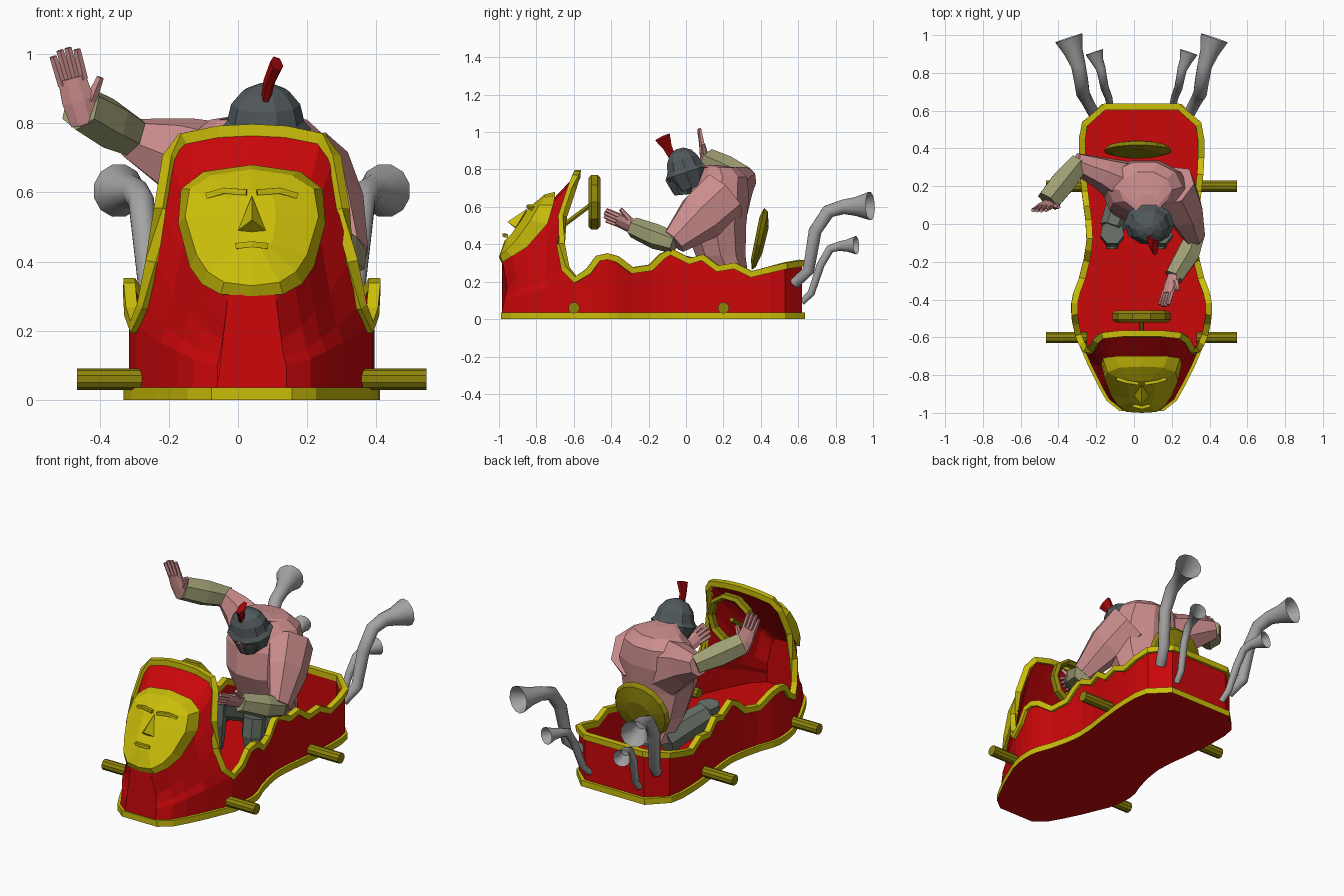
import bpy, bmesh, math
from mathutils import Vector

old = bpy.data.objects.get("Cube")
if old:
    bpy.data.objects.remove(old, do_unlink=True)

CX = 0.04  # centre line of the car


def material(name, rgb):
    m = bpy.data.materials.new(name)
    m.use_nodes = True
    m.diffuse_color = (*rgb, 1)
    m.node_tree.nodes["Principled BSDF"].inputs["Base Color"].default_value = (*rgb, 1)
    return m


RED = material("body red", (.6, .002, .003))
GOLD = material("trim yellow", (.59, .51, .003))
BRASS = material("fitting dark yellow", (.27, .23, .003))
SKIN = material("skin pink", (.6, .265, .265))
OLIVE = material("bracer olive", (.34, .34, .175))
PIPE = material("pipe grey", (.37, .37, .37))
STEEL = material("helmet grey", (.083, .1, .107))
CREST = material("crest red", (.33, .002, .003))
GREEN = material("trouser green", (.13, .16, .13))


def mesh(name, verts, faces, mat):
    me = bpy.data.meshes.new(name)
    me.from_pydata([tuple(v) for v in verts], [], faces)
    bm = bmesh.new()
    bm.from_mesh(me)
    bmesh.ops.recalc_face_normals(bm, faces=bm.faces)
    bm.to_mesh(me)
    bm.free()
    me.materials.append(mat)
    ob = bpy.data.objects.new(name, me)
    bpy.context.collection.objects.link(ob)
    return ob


def loft(name, rings, mat, closed=True, caps=(True, True)):
    n = len(rings[0])
    faces = [(k * n + i, k * n + (i + 1) % n, (k + 1) * n + (i + 1) % n, (k + 1) * n + i)
             for k in range(len(rings) - 1) for i in range(n if closed else n - 1)]
    if caps[0]:
        faces.append(tuple(range(n)))
    if caps[1]:
        faces.append(tuple(range((len(rings) - 1) * n, len(rings) * n)))
    return mesh(name, [p for r in rings for p in r], faces, mat)


def limb(name, pts, radii, mat, n=7, ref=(1, 0, 0), caps=(True, True), loop=False):
    """Tube through points; a radius may be a (across, along ref) pair."""
    pts = [Vector(p) for p in pts]
    last, rings = len(pts) - 1, []
    for i, p in enumerate(pts):
        a, b = pts[max(i - 1, 0)], pts[min(i + 1, last)]
        if loop:
            a, b = pts[i - 1], pts[(i + 1) % len(pts)]
        d = b - a
        u = d.cross(Vector(ref)).normalized()
        v = u.cross(d).normalized()
        r = radii[i] if isinstance(radii, list) else radii
        ru, rv = r if isinstance(r, tuple) else (r, r)
        rings.append([p + u * ru * math.cos(t) + v * rv * math.sin(t)
                      for t in ((j + .5) * math.tau / n for j in range(n))])
    if loop:
        rings.append(rings[0])
    return loft(name, rings, mat, caps=(False, False) if loop else caps)


def both(half):
    """Mirror a half path (x measured from centre line) into a full path."""
    left = [Vector((CX + x, y, z)) for x, y, z in half]
    right = [Vector((CX - x, y, z)) for x, y, z in half if x > .001]
    return left, right


def thicken(ob, t):
    m = ob.modifiers.new("thickness", "SOLIDIFY")
    m.thickness = t
    m.offset = -1


# Cowl: arched sections shrinking to a pinched nose, with a swept back edge
edge = [(.335, -.59, .03), (.335, -.59, .21), (.31, -.645, .27), (.285, -.67, .40),
        (.26, -.66, .55), (.235, -.61, .70), (.2, -.59, .755), (.1, -.58, .775), (0, -.58, .78)]
nose = [(-.985, .10, .32), (-.93, .17, .40), (-.85, .215, .49), (-.75, .265, .60)]
rings = []
for y, w, top in nose:
    sec = []
    for x, _, z in edge:
        h = .03 + (z - .03) * (top - .03) / .75
        pinch = .03 * max(0, 1 - abs(h - .18) / .14) if y < -.9 else 0
        sec.append((x * w / .335, y + pinch, h))
    lf, rt = both(sec)
    rings.append(lf + rt[::-1])
lf, rt = both(edge)
rings.append(lf + rt[::-1])
thicken(loft("cowl", rings, RED, closed=False, caps=(True, False)), .015)

# Side walls: wavy top, wrapped around the tail
wall = [(-.59, .335, .21), (-.52, .35, .255), (-.47, .355, .325), (-.42, .355, .335), (-.37, .345, .32),
        (-.29, .315, .26), (-.19, .29, .275), (-.13, .28, .335), (-.08, .275, .36), (.02, .28, .31),
        (.09, .29, .33), (.17, .3, .27), (.26, .31, .285), (.35, .315, .24),
        (.45, .315, .265), (.53, .3, .285), (.62, .195, .30)]
tops_l, tops_r = both([(w, y, t) for y, w, t in wall])
tops = tops_l + tops_r[::-1]
thicken(loft("side_walls", [[Vector((p.x, p.y, .03)) for p in tops], tops], RED,
             closed=False, caps=(False, False)), .015)

# Trim along the whole upper edge
lf, rt = both([(x, y, z) for x, y, z in edge[:1:-1]] + [(w, y, t) for y, w, t in wall])
limb("upper_trim", lf + rt[::-1], .024, GOLD, n=4, ref=(.02, .03, 1), loop=True)


# Base plate: yellow rim with red underside, and a red floor inside
def plan(grow, z):
    lf, rt = both([(w + grow, y - grow / 3, z) for y, w, _ in nose] +
                  [(w + grow, y + (grow if y > .6 else 0), z) for y, w, _ in wall])
    return lf + rt[::-1]


base = loft("base_plate", [plan(.016, 0), plan(.016, .036)], GOLD)
base.data.materials.append(RED)
for f in base.data.polygons:
    f.material_index = 1 if f.normal.z < -.9 else 0
loft("floor", [plan(-.008, .03), plan(-.008, .042)], RED)

# Axle stubs
for side in (-1, 1):
    for label, y in (("front", -.6), ("rear", .2)):
        limb(f"{label}_axle_{'left' if side > 0 else 'right'}",
             [(CX + side * .29, y, .06), (CX + side * .505, y, .06)], .031, BRASS, n=10, ref=(0, 0, 1))

# Face mask on the cowl: rim, bulge and centre
rim = [(0, -.985, .30), (.09, -.98, .305), (.145, -.93, .335), (.18, -.85, .385), (.213, -.74, .51),
       (.205, -.71, .61), (.14, -.70, .66), (0, -.70, .68)]
front = [(0, -1.0, .33), (.08, -.995, .34), (.127, -.96, .37), (.16, -.91, .42), (.193, -.83, .53),
         (.18, -.785, .61), (.115, -.76, .65), (0, -.755, .667)]
core = [(0, -.97, .42), (.03, -.96, .43), (.05, -.945, .445), (.06, -.93, .46), (.07, -.88, .53),
        (.065, -.85, .58), (.04, -.83, .6), (0, -.83, .605)]
rings = []
for r in (rim, front, core):
    lf, rt = both(r)
    rings.append(lf + rt[:0:-1] + rt[:1])
loft("face_mask", rings, GOLD, caps=(False, True))
mesh("mask_nose", [(CX, -.85, .59), (CX, -.955, .52), (CX - .04, -.91, .49),
                   (CX + .04, -.91, .49), (CX, -.88, .46)],
     [(0, 1, 2), (0, 3, 1), (1, 4, 2), (1, 3, 4), (0, 2, 4, 3)], GOLD)
limb("mask_mouth", [(CX - .045, -.96, .445), (CX, -.972, .45), (CX + .045, -.96, .445)],
     .012, GOLD, n=4, ref=(0, 0, 1))
for s in (-1, 1):
    limb("mask_brow_" + ("left" if s > 0 else "right"),
         [(CX + s * .015, -.845, .6), (CX + s * .08, -.835, .605), (CX + s * .13, -.82, .59)],
         .012, GOLD, n=4, ref=(0, 0, 1))

# Steering wheel and column
limb("steering_wheel", [(CX + .137 * math.cos(a), -.49, .625 + .137 * math.sin(a))
                        for a in (k * math.tau / 10 for k in range(10))],
     [(.02, .032)] * 10, BRASS, n=6, ref=(0, 1, 0), loop=True)
limb("steering_column", [(CX, -.67, .49), (CX, -.49, .625)], .014, BRASS, n=6)

# Exhaust horns, flared, with an inner bore
big = ([(.25, .58, .19), (.29, .655, .26), (.31, .69, .47), (.32, .76, .575),
        (.335, .84, .60), (.36, .91, .602), (.385, .985, .605)],
       [.03, .032, .036, .038, .04, .052, .078])
small = ([(.165, .62, .09), (.175, .67, .14), (.195, .72, .29), (.205, .77, .375),
          (.215, .82, .39), (.235, .865, .393), (.25, .91, .395)],
         [.018, .02, .022, .023, .026, .034, .05])
for size, (path, radii) in (("large", big), ("small", small)):
    for s in (-1, 1):
        horn = [(CX + s * x, y, z) for x, y, z in path]
        nm = f"{size}_horn_{'left' if s > 0 else 'right'}"
        tube = limb(nm, horn, radii, PIPE, n=12, caps=(True, False))
        bore = limb(nm + "_bore", horn[4:], [r * .85 for r in radii[4:6]] + [radii[6]], PIPE,
                    n=12, caps=(True, False))
        bore.data.flip_normals()
        for f in list(tube.data.polygons) + list(bore.data.polygons):
            f.use_smooth = len(f.vertices) == 4

# Round seat back, leaning and domed
limb("seat_back", [(.02, .37, .432), (.02, .385, .429), (.02, .405, .425), (.02, .425, .42)],
     [(.13, .12), (.18, .172), (.165, .155), (.08, .07)], BRASS, n=16, ref=(0, 0, 1))

# Driver torso, leaning over the seat
rows = [(.2, .07, .26, .14, .08), (.34, .065, .185, .18, .14), (.5, .065, .155, .22, .175),
        (.65, .06, .175, .235, .17), (.76, .055, .195, .2, .14), (.81, .06, .18, .14, .1),
        (.825, .07, .1, .06, .06)]
loft("torso", [[Vector((x + rx * math.cos(a), y + ry * math.sin(a), z))
                for a in (k * math.tau / 10 for k in range(10))] for z, x, y, rx, ry in rows], SKIN)
limb("neck", [(.07, .14, .77), (.08, .02, .77)], .06, SKIN)


def hand(name, wrist, tip, across, thumb):
    """Flat palm, four fingers and a thumb."""
    w, t, a = Vector(wrist), Vector(tip), Vector(across).normalized()
    d = t - w
    limb(name + "_palm", [w, w + d * .3, w + d * .6], [(.028, .042), (.025, .05), (.017, .044)],
         SKIN, n=8, ref=a)
    for k in (-1.5, -.5, .5, 1.5):
        start = w + d * .54 + a * k * .021
        limb(f"{name}_finger", [start, start + d * (.46 - abs(k) * .05) + a * k * .003],
             [.014, .011], SKIN, n=5, ref=a)
    b = w + d * .25 + a * thumb * .035
    limb(name + "_thumb", [b, b + d * .25 + a * thumb * .045], [.018, .011], SKIN, n=5, ref=(.3, .9, .2))


# Right arm raised in greeting
limb("right_upper_arm", [(-.02, .2, .63), (-.18, .275, .71), (-.31, .325, .755)],
     [(.14, .18), (.085, .115), (.056, .062)], SKIN, ref=(0, 0, 1))
limb("right_bracer", [(-.29, .325, .755), (-.375, .22, .8), (-.455, .12, .845)],
     [.058, .074, .068], OLIVE, n=6, ref=(0, 0, 1))
hand("right_hand", (-.445, .11, .80), (-.505, .07, 1.02), (1, 0, .3), 1)

# Left arm reaching for the wheel
limb("left_upper_arm", [(.2, .2, .66), (.265, .08, .55), (.32, -.065, .415)],
     [(.15, .13), (.14, .105), (.075, .06)], SKIN, ref=(1, 0, 0))
limb("left_bracer", [(.325, -.06, .405), (.285, -.16, .44), (.21, -.28, .49)],
     [.055, .068, .056], OLIVE, n=6, ref=(0, 0, 1))
hand("left_hand", (.215, -.26, .49), (.155, -.44, .56), (.6, 0, .8), 1)

# Legs and boots
for s, x, knee in (("right", -.115, .31), ("left", .14, .28)):
    limb(s + "_thigh", [(.06 + (x - .04) * .5, .24, .2), (x, -.02, knee - .03)], [.09, .068], GREEN)
    limb(s + "_shin", [(x, -.045, knee + .02), (x, -.06, .2), (x, -.05, .05)], [.065, .065, .045], GREEN)
    limb(s + "_boot", [(x, -.03, .065), (x, -.13, .058)], [.045, .03], GREEN, n=6)

# Head, helmet with brim and cheek guards, and flared crest
limb("head", [(.08, -.02, .68), (.08, -.03, .74), (.08, -.02, .8)], [.05, .08, .07], SKIN)
limb("helmet", [(.08, .03, .70), (.08, 0, .785), (.08, -.005, .805), (.08, -.02, .855),
                (.08, -.03, .892), (.08, -.035, .912)],
     [(.08, .09), (.118, .132), (.104, .112), (.088, .1), (.062, .068), .022], STEEL, n=10)
limb("cheek_guards", [(.08, -.015, .665), (.08, -.02, .72), (.08, -.01, .77)],
     [(.05, .055), (.08, .085), (.09, .095)], STEEL, n=8)
limb("crest", [(.08, -.075, .87), (.09, -.1, .92), (.112, -.125, .972)],
     [(.022, .014), (.028, .017), (.048, .02)], CREST, n=6)
